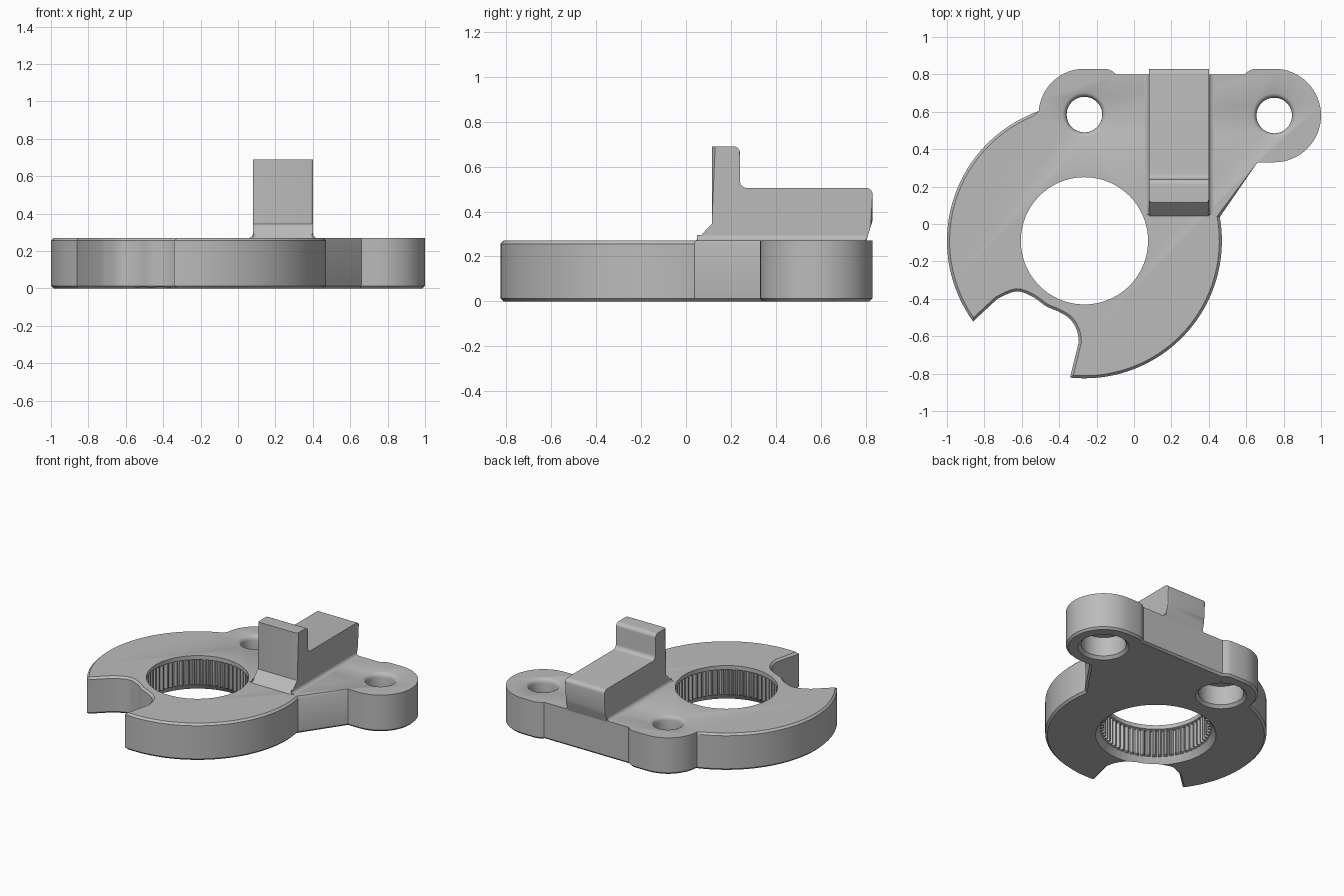
import bpy, bmesh, math
from mathutils import Vector

if "Cube" in bpy.data.objects:
    bpy.data.objects.remove(bpy.data.objects["Cube"], do_unlink=True)

grey = bpy.data.materials.new("plain grey")
grey.use_nodes = True
grey.diffuse_color = (0.5, 0.5, 0.5, 1)
grey.node_tree.nodes["Principled BSDF"].inputs["Base Color"].default_value = (0.5, 0.5, 0.5, 1)

TOP = 0.27
RING = Vector((-0.265, -0.09))
LUGS = [Vector((-0.265, 0.585)), Vector((0.75, 0.58))]


def finish(name, bm):
    bmesh.ops.recalc_face_normals(bm, faces=bm.faces)
    mesh = bpy.data.meshes.new(name)
    bm.to_mesh(mesh)
    bm.free()
    mesh.materials.append(grey)
    obj = bpy.data.objects.new(name, mesh)
    bpy.context.collection.objects.link(obj)
    return obj


def smooth(obj):
    bpy.ops.object.select_all(action="DESELECT")
    obj.select_set(True)
    bpy.context.view_layer.objects.active = obj
    bpy.ops.object.shade_smooth_by_angle(angle=math.radians(30))


def arc(c, r, a0, a1, n):
    angles = [math.radians(a0 + (a1 - a0) * i / n) for i in range(n + 1)]
    return [(c[0] + r * math.cos(a), c[1] + r * math.sin(a)) for a in angles]


def spline(points, n):
    # smooth curve through every point
    p = [Vector(q) for q in [points[0]] + points + [points[-1]]]
    out = []
    for a, b, c, d in zip(p, p[1:], p[2:], p[3:]):
        for i in range(n):
            t = i / n
            out.append((2 * b + (c - a) * t + (2 * a - 5 * b + 4 * c - d) * t ** 2
                        + (3 * b - a - 3 * c + d) * t ** 3) / 2)
    return [tuple(q) for q in out] + [points[-1]]


def prism(points, start, depth):
    # points are 3D, swept along depth
    bm = bmesh.new()
    face = bm.faces.new([bm.verts.new(Vector(p) + Vector(start)) for p in points])
    ext = bmesh.ops.extrude_face_region(bm, geom=[face])
    moved = [v for v in ext["geom"] if isinstance(v, bmesh.types.BMVert)]
    bmesh.ops.translate(bm, verts=moved, vec=depth)
    return bm


def lathe(name, centre, profile, n):
    # profile rows: radius, height, tooth depth
    bm = bmesh.new()
    rings = []
    for r, z, tooth in profile:
        ring = []
        for i in range(n):
            a = math.tau * i / n
            rr = r - (tooth if i % 4 > 1 else 0)
            ring.append(bm.verts.new((centre[0] + rr * math.cos(a), centre[1] + rr * math.sin(a), z)))
        rings.append(ring)
    for lo, hi in zip(rings, rings[1:]):
        for i in range(n):
            j = (i + 1) % n
            bm.faces.new((lo[i], lo[j], hi[j], hi[i]))
    bm.faces.new(rings[0])
    bm.faces.new(rings[-1])
    obj = finish(name, bm)
    obj.hide_render = True
    return obj


# Plate outline, counter-clockwise from the right flank
notch = [(-0.73, -0.40), (-0.63, -0.36), (-0.54, -0.39), (-0.47, -0.44), (-0.40, -0.47),
         (-0.34, -0.51), (-0.305, -0.57), (-0.295, -0.63)]
outline = [(0.66, 0.33)]
outline += arc(LUGS[1], 0.25, -90, 90, 32)
outline += [(0.645, 0.83), (0.615, 0.82), (0.59, 0.80), (-0.095, 0.80), (-0.12, 0.82), (-0.145, 0.83)]
outline += arc(LUGS[0], 0.245, 90, 176, 16)
outline += arc(RING, 0.735, 110, 215.9, 40)
outline += spline(notch, 4)
outline += arc(RING, 0.735, 264, 370, 40)

bm = prism([(x, y, 0) for x, y in outline], (0, 0, 0), (0, 0, TOP))
rim = []
for e in bm.edges:
    a, b = (v.co for v in e.verts)
    mid = (a + b) / 2
    if abs(a.z - b.z) < 0.01:
        on_ring = mid.y < 0.329 or mid.x < -0.513
        if mid.z < 0.01 or on_ring:
            rim.append(e)
bmesh.ops.bevel(bm, geom=rim, offset=0.014, segments=1, affect="EDGES", clamp_overlap=False)
plate = finish("mounting_plate", bm)

# Toothed bore and the two counterbored bolt holes
cutters = [lathe("bore_cutter", RING, [(0.407, -0.01, 0), (0.37, 0.045, 0), (0.368, 0.05, 0.022),
                                       (0.368, 0.235, 0.022), (0.34, 0.24, 0), (0.34, 0.3, 0)], 240)]
for c in LUGS:
    cutters.append(lathe("bolt_cutter", c, [(0.18, -0.01, 0), (0.15, 0.02, 0), (0.15, 0.16, 0),
                                            (0.095, 0.161, 0), (0.095, 0.24, 0), (0.099, 0.255, 0),
                                            (0.107, 0.265, 0), (0.12, 0.271, 0), (0.12, 0.3, 0)], 48))
for c in cutters:
    mod = plate.modifiers.new("hole", "BOOLEAN")
    mod.operation = "DIFFERENCE"
    mod.solver = "EXACT"
    mod.object = c
bpy.context.view_layer.update()
cut = bpy.data.meshes.new_from_object(plate.evaluated_get(bpy.context.evaluated_depsgraph_get()))
plate.modifiers.clear()
plate.data = cut
for c in cutters:
    bpy.data.objects.remove(c, do_unlink=True)
smooth(plate)

# Stepped block with upright post, side profile swept across x
side = [(0.035, 0.262), (0.115, 0.345), (0.115, 0.69)]
side += arc((0.21, 0.66), 0.03, 90, 0, 6)
side += arc((0.27, 0.535), 0.03, 180, 270, 6)
side += arc((0.80, 0.475), 0.03, 90, 0, 6)
side += [(0.83, 0.36), (0.80, 0.262)]
bm = prism([(0, y, z) for y, z in side], (0.08, 0, 0), (0.32, 0, 0))
# soften the upright corners
corners = [e for e in bm.edges
           if abs(e.verts[0].co.x - e.verts[1].co.x) < 0.01
           and all(v.co.z > 0.34 for v in e.verts)
           and abs(e.verts[0].co.z - e.verts[1].co.z) > 0.09]
bmesh.ops.bevel(bm, geom=corners, offset=0.015, segments=3, profile=0.5, affect="EDGES")
smooth(finish("stop_block", bm))

# Concave fillets where the block meets the plate
for name, x, s in (("left_fillet", 0.40, 1), ("right_fillet", 0.08, -1)):
    curve = arc((0.025, TOP + 0.025), 0.025, 180, 270, 6)
    shape = [(-0.005, TOP - 0.005)] + [(-0.005, TOP + 0.025)] + curve + [(0.025, TOP - 0.005)]
    bm = prism([(x + s * px, 0, pz) for px, pz in shape], (0, 0.05, 0), (0, 0.75, 0))
    smooth(finish(name, bm))
